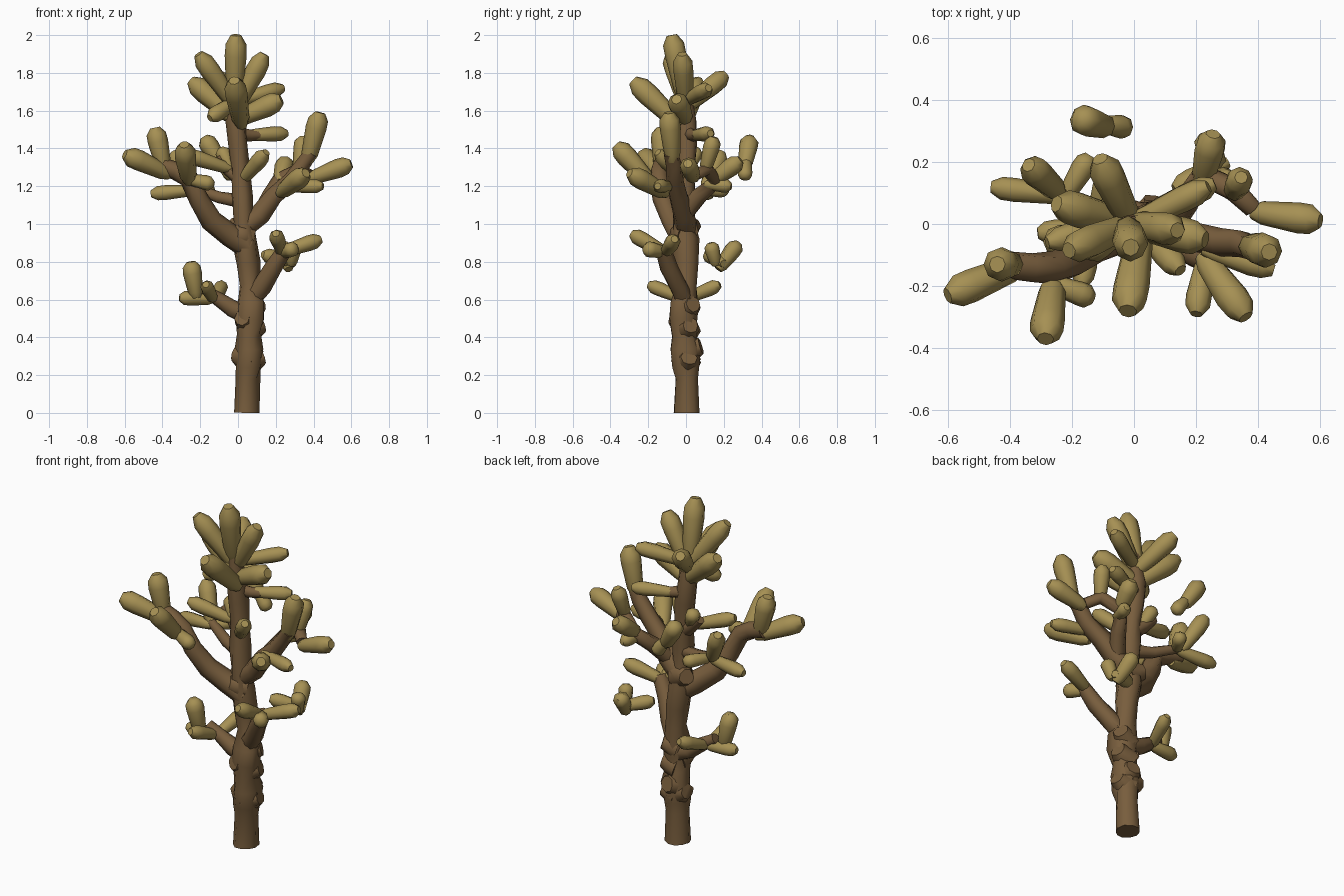
import bpy, bmesh, math, random
from mathutils import Vector

random.seed(4)


def material(name, rgb):
    m = bpy.data.materials.new(name)
    m.diffuse_color = (*rgb, 1)
    return m


BARK = material("brown bark", (0.188, 0.111, 0.047))
LEAF = material("olive leaf", (0.38, 0.28, 0.088))


def add_tube(bm, pts, radii, sides, jitter=0.0):
    """Rings swept along a path, closed at both ends."""
    pts = [Vector(p) for p in pts]
    rings = []
    for i, (p, r) in enumerate(zip(pts, radii)):
        d = (pts[min(i + 1, len(pts) - 1)] - pts[max(i - 1, 0)]).normalized()
        ref = Vector((0, 1, 0)) if abs(d.y) < 0.8 else Vector((1, 0, 0))
        u = d.cross(ref).normalized()
        v = d.cross(u)
        ring = []
        for k in range(sides):
            a = 2 * math.pi * k / sides
            rr = r * (1 + random.uniform(-jitter, jitter))
            ring.append(bm.verts.new(p + (u * math.cos(a) + v * math.sin(a)) * rr))
        rings.append(ring)
    for a, b in zip(rings, rings[1:]):
        for k in range(sides):
            bm.faces.new((a[k], a[(k + 1) % sides], b[(k + 1) % sides], b[k]))
    bm.faces.new(rings[0])
    bm.faces.new(rings[-1])


def finish(bm, name, mat, angle):
    bmesh.ops.recalc_face_normals(bm, faces=bm.faces)
    me = bpy.data.meshes.new(name)
    bm.to_mesh(me)
    bm.free()
    ob = bpy.data.objects.new(name, me)
    bpy.context.collection.objects.link(ob)
    me.materials.append(mat)
    bpy.ops.object.select_all(action='DESELECT')
    ob.select_set(True)
    bpy.context.view_layer.objects.active = ob
    bpy.ops.object.shade_smooth_by_angle(angle=math.radians(angle))


def branch(name, pts, r0, r1, jitter=0.1):
    n = len(pts) - 1
    bm = bmesh.new()
    add_tube(bm, pts, [r0 + (r1 - r0) * i / n for i in range(n + 1)], 8, jitter)
    finish(bm, name, BARK, 60)


# Club-shaped leaf: narrower base, wide upper part, small flat tip
PROFILE = ((0, 0.5), (0.15, 0.78), (0.68, 1.0), (0.86, 0.95), (1, 0.48))


def leaves(name, base, r, *tips):
    """Leaves fanning out from one base point."""
    bm = bmesh.new()
    b = Vector(base)
    for t in tips:
        t = Vector(t)
        add_tube(bm, [b.lerp(t, f) for f, _ in PROFILE], [r * s for _, s in PROFILE], 8, 0.03)
    finish(bm, name, LEAF, 52)


# Trunk with an uneven outline
trunk = [(0.045, 0, 0, 0.07), (0.05, 0, 0.18, 0.062), (0.055, 0, 0.24, 0.07),
         (0.06, 0, 0.34, 0.078), (0.06, -0.01, 0.41, 0.066), (0.065, -0.015, 0.5, 0.078),
         (0.07, -0.01, 0.58, 0.074), (0.06, 0, 0.68, 0.054), (0.05, 0, 0.79, 0.064),
         (0.035, 0, 0.92, 0.07), (0.03, -0.01, 1.02, 0.056), (0.02, -0.01, 1.15, 0.058),
         (0.01, 0, 1.3, 0.048), (0.0, 0, 1.42, 0.055), (-0.01, 0, 1.55, 0.052),
         (-0.01, -0.01, 1.72, 0.035)]
bm = bmesh.new()
add_tube(bm, [p[:3] for p in trunk], [p[3] for p in trunk], 10, 0.12)
finish(bm, "trunk", BARK, 60)

# Broken twig stubs on the trunk
for i, (a, z) in enumerate([(2.9, 0.29), (0.2, 0.27), (0.3, 0.44), (4.3, 0.48),
                            (0.5, 0.55), (1.4, 0.33), (4.0, 0.93), (2.6, 0.97)]):
    d = Vector((math.cos(a), math.sin(a), 0.3))
    c = Vector((0.055 if z < 0.8 else 0.035, 0, z))
    branch(f"twig_stub_{i}", [c, c + d * 0.045, c + d * 0.08], 0.075, 0.042)

# Bare branches
branch("lower_left_branch", [(0.06, 0, 0.52), (-0.03, 0, 0.55), (-0.1, -0.01, 0.6),
                             (-0.18, -0.02, 0.65)], 0.054, 0.03)
branch("lower_right_branch", [(0.06, 0, 0.59), (0.13, -0.04, 0.67), (0.19, -0.09, 0.77),
                              (0.25, -0.12, 0.87)], 0.055, 0.04)
branch("upper_left_branch", [(0.05, -0.01, 0.88), (-0.04, -0.03, 0.94), (-0.14, -0.08, 1.02),
                             (-0.21, -0.12, 1.13), (-0.26, -0.14, 1.24), (-0.33, -0.14, 1.28),
                             (-0.42, -0.13, 1.31)], 0.062, 0.045)
branch("upper_right_branch", [(0.03, 0, 0.98), (0.12, -0.01, 1.05), (0.19, -0.04, 1.15),
                              (0.28, -0.06, 1.23), (0.34, -0.06, 1.31), (0.39, -0.08, 1.38)],
       0.06, 0.038)
branch("back_right_branch", [(0.12, 0, 1.06), (0.17, 0.07, 1.15), (0.22, 0.16, 1.23),
                             (0.32, 0.11, 1.29), (0.38, 0.05, 1.26)], 0.046, 0.032)
branch("back_left_branch", [(0.02, 0, 1.12), (-0.1, 0.04, 1.14), (-0.24, 0.1, 1.19)], 0.038, 0.026)
branch("middle_left_branch", [(0.01, 0, 1.24), (-0.05, 0.02, 1.29), (-0.11, 0.03, 1.35)], 0.038, 0.027)
branch("right_twig", [(0, 0.01, 1.48), (0.06, 0.04, 1.47), (0.11, 0.06, 1.47)], 0.036, 0.027)

# Crown leaves
leaves("crown_leaf", (-0.02, -0.01, 1.66), 0.058, (-0.01, -0.075, 2.0))
leaves("crown_upper_leaves", (-0.01, 0, 1.62), 0.054, (-0.21, -0.085, 1.9), (0.14, -0.02, 1.9),
       (-0.11, 0.21, 1.79))
leaves("crown_front_leaf", (0.02, -0.03, 1.52), 0.06, (-0.02, -0.28, 1.76))
leaves("crown_outer_leaves", (-0.01, 0, 1.55), 0.057, (-0.25, 0.065, 1.76), (0.23, -0.05, 1.66))
leaves("crown_small_leaves", (-0.01, 0, 1.65), 0.043, (0.24, 0.12, 1.72), (-0.15, -0.1, 1.56))
leaves("right_twig_leaf", (0.05, 0.04, 1.47), 0.04, (0.26, 0.13, 1.48))

# Upper left leaves
leaves("left_end_leaf", (-0.36, -0.13, 1.26), 0.055, (-0.6, -0.23, 1.37))
leaves("left_upright_leaf", (-0.39, -0.13, 1.28), 0.055, (-0.44, -0.13, 1.51))
leaves("left_front_leaf", (-0.26, -0.19, 1.22), 0.056, (-0.285, -0.37, 1.42))
leaves("left_small_leaf", (-0.27, -0.19, 1.24), 0.04, (-0.13, -0.24, 1.21))
leaves("back_left_leaves", (-0.22, 0.09, 1.18), 0.039, (-0.46, 0.12, 1.16), (-0.14, 0.22, 1.18))
leaves("back_left_upright_leaf", (-0.24, 0.1, 1.18), 0.048, (-0.34, 0.19, 1.38))
leaves("middle_left_leaves", (-0.04, 0.01, 1.29), 0.041, (-0.28, -0.06, 1.37), (-0.09, 0.06, 1.4))
leaves("middle_right_leaf", (0.02, -0.01, 1.23), 0.043, (0.15, -0.15, 1.38))

# Detached pair of leaves at the back
leaves("back_detached_leaf", (-0.08, 0.31, 1.3), 0.05, (-0.18, 0.34, 1.46))
leaves("back_detached_small_leaf", (-0.1, 0.32, 1.34), 0.038, (-0.02, 0.31, 1.24))

# Upper right leaves
leaves("right_tall_leaf", (0.37, -0.07, 1.33), 0.056, (0.435, -0.09, 1.59))
leaves("right_back_leaf", (0.32, 0.1, 1.28), 0.044, (0.345, 0.15, 1.46))
leaves("right_end_leaf", (0.38, 0.04, 1.24), 0.05, (0.6, 0.01, 1.32))
leaves("right_front_leaf", (0.22, -0.1, 1.16), 0.053, (0.36, -0.3, 1.27))
leaves("right_side_leaf", (0.22, -0.08, 1.2), 0.038, (0.45, -0.15, 1.2))
leaves("right_rear_leaf", (0.22, 0.13, 1.22), 0.05, (0.255, 0.29, 1.34))
leaves("right_rear_small_leaf", (0.21, 0.1, 1.21), 0.036, (0.25, 0.24, 1.2))

# Lower right leaves, with a detached group at the back
leaves("lower_right_leaves", (0.23, -0.11, 0.85), 0.042, (0.2, -0.29, 0.95),
       (0.44, -0.06, 0.92), (0.3, -0.22, 0.87))
leaves("lower_rear_upright_leaf", (0.27, 0.17, 0.76), 0.046, (0.23, 0.28, 0.9))
leaves("lower_rear_inner_leaf", (0.28, 0.16, 0.78), 0.04, (0.3, 0.13, 0.9))
leaves("lower_rear_side_leaf", (0.3, 0.2, 0.79), 0.04, (0.13, 0.11, 0.84))

# Lower left leaves
leaves("lower_left_tall_leaf", (-0.22, -0.04, 0.61), 0.05, (-0.25, -0.06, 0.8))
leaves("lower_left_leaves", (-0.13, -0.01, 0.6), 0.038, (-0.31, -0.03, 0.61),
       (-0.17, -0.2, 0.68), (-0.08, 0.18, 0.68))
